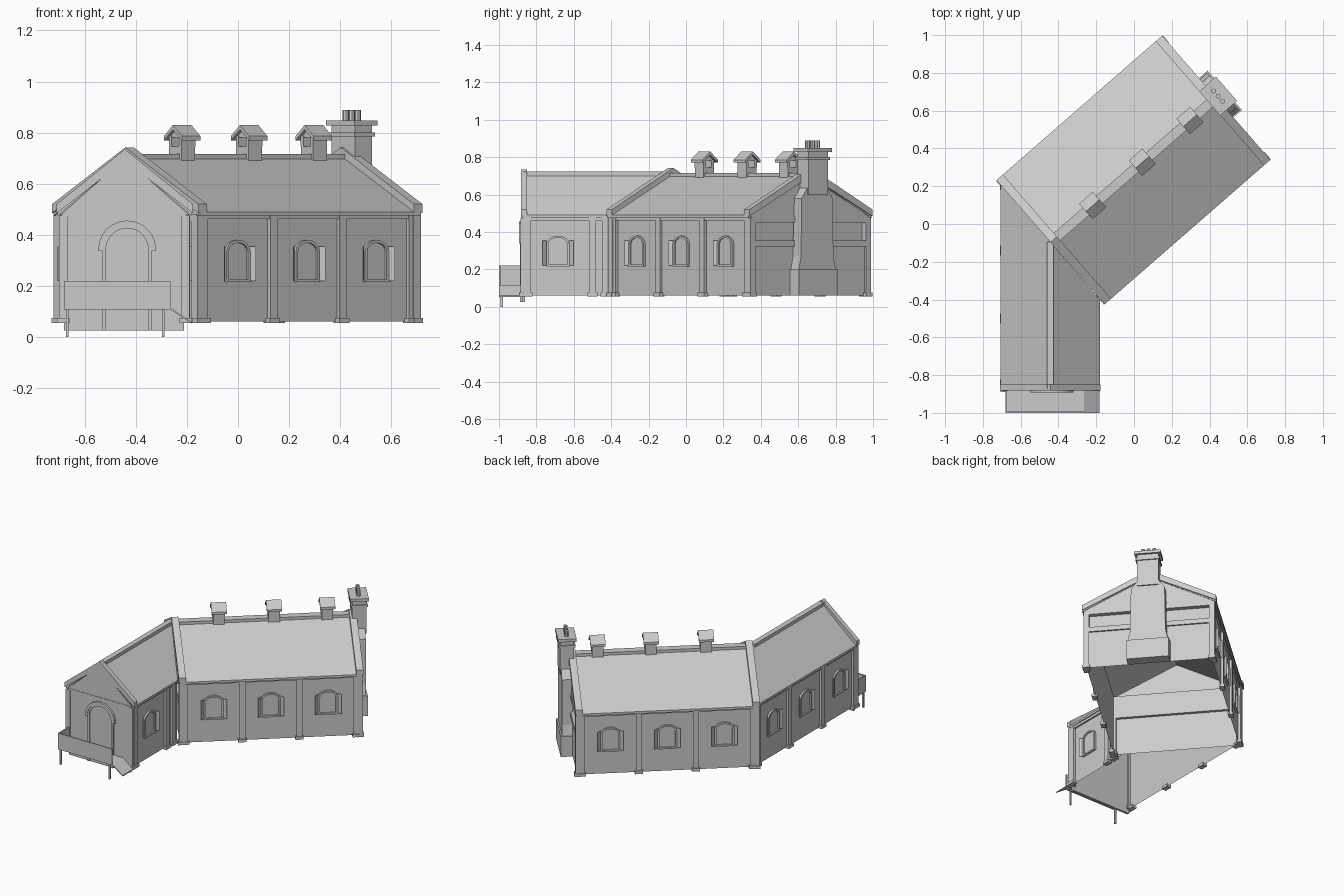
import bpy
from math import radians, sin, cos, pi
from mathutils import Matrix

if "Cube" in bpy.data.objects:
    bpy.data.objects.remove(bpy.data.objects["Cube"])

T = lambda x, y, z=0: Matrix.Translation((x, y, z))
R = lambda deg: Matrix.Rotation(radians(deg), 4, 'Z')


def mesh(name, verts, faces, M):
    me = bpy.data.meshes.new(name)
    me.from_pydata([M @ v for v in [T(*p).to_translation() for p in verts]], [], faces)
    me.update()
    ob = bpy.data.objects.new(name, me)
    bpy.context.collection.objects.link(ob)
    return ob


def prism(name, pts, y0, y1, M):
    """Extrude an (x, z) outline, listed counter-clockwise, from y0 (front) to y1."""
    n = len(pts)
    v = [(x, y0, z) for x, z in pts] + [(x, y1, z) for x, z in pts]
    f = [tuple(range(n)), tuple(range(2 * n - 1, n - 1, -1))]
    f += [(i, i + n, (i + 1) % n + n, (i + 1) % n) for i in range(n)]
    return mesh(name, v, f, M)


def box(name, x, y, z, M):
    return prism(name, [(x[0], z[0]), (x[1], z[0]), (x[1], z[1]), (x[0], z[1])], y[0], y[1], M)


def sheet(name, pts, y, M):
    return mesh(name, [(p, y, q) for p, q in pts], [tuple(range(len(pts)))], M)


def rect(x0, x1, z0, z1):
    return [(x0, z0), (x1, z0), (x1, z1), (x0, z1)]


def arch(w, z0, zs, rise, seg=8):
    """Arched outline from bottom right over the top to bottom left."""
    a = [(w * cos(pi * i / seg), zs + rise * sin(pi * i / seg)) for i in range(seg + 1)]
    return [(w, z0)] + a + [(-w, z0)]


def window(M):
    # pane, arched frame, sill and two half-open shutters
    sheet("window_pane", arch(.055, .225, .335, .038), -.003, M)
    prism("window_frame", arch(.062, .22, .335, .045) + arch(.05, .22, .335, .034)[::-1], -.012, 0, M)
    box("window_sill", (-.062, .062), (-.014, 0), (.215, .226), M)
    for s in (-1, 1):
        mesh("shutter", [(s * .06, -.002, .22), (s * .083, -.022, .22),
                         (s * .083, -.022, .355), (s * .06, -.002, .355)], [(0, 1, 2, 3)], M)


def pilaster(M, x):
    box("pilaster", (x - .018, x + .018), (-.016, 0), (.06, .475), M)
    box("pilaster_base", (x - .026, x + .026), (-.024, .01), (.055, .075), M)


def long_wall(M, x0, x1, pilasters, windows):
    sheet("long_wall", rect(x0, x1, .06, .485), 0, M)
    box("wall_plate", (x0, x1), (-.012, 0), (.462, .48), M)
    for x in pilasters:
        pilaster(M, x)
    for x in windows:
        window(M @ T(x, 0))


def coping(M, h, top, depth):
    prism("gable_coping", [(-h, .485), (0, top - .045), (h, .485), (h, .52), (0, top), (-h, .52)],
          0, depth, M)


# ---------- main wing: local x runs along the ridge ----------
main = T(-.003, .286) @ R(41.1)
for side in (0, 180):
    wall = main @ R(side) @ T(0, -.408)
    long_wall(wall, -.56, .56, (-.54, -.18, .18, .54), (-.36, 0, .36))
    # roof slope with a visible eave edge
    prof = [(-.436, .475), (0, .695), (0, .71), (-.436, .49)]
    v = [(x, y, z) for x in (-.575, .575) for y, z in prof]
    mesh("main_roof", v, [(0, 4, 7, 3), (3, 7, 6, 2), (0, 1, 5, 4), (0, 3, 2, 1), (4, 5, 6, 7)],
         main @ R(side))

for side in (90, -90):
    end = main @ R(side) @ T(0, -.582)
    coping(end, .436, .742, .045)
    # gable in three layers: lower wall, recessed band, upper triangle
    sheet("gable_lower_wall", rect(-.41, .41, .06, .325), .015, end)
    box("gable_ledge", (-.42, .42), (.004, .035), (.322, .355), end)
    sheet("gable_recess", rect(-.41, .41, .355, .455), .035, end)
    box("gable_beam", (-.42, .42), (.004, .035), (.45, .482), end)
    sheet("gable_triangle", [(-.42, .482), (.42, .482), (0, .705)], .01, end)
    for s in (-1, 1):
        box("corner_post", (s * .41 - .018, s * .41 + .018), (.002, .04), (.06, .475), end)
        box("corner_base", (s * .41 - .024, s * .41 + .024), (-.004, .04), (.055, .075), end)

prism("main_ridge_cap", [(-.026, .683), (0, .695), (.026, .683), (.026, .716), (-.026, .716)],
      -.56, .56, main @ R(90))

# ridge vents: hollow-faced little houses
for x in (-.286, .062, .398):
    vent = main @ T(x, 0) @ R(-90)
    box("vent_body", (-.036, .036), (-.036, .036), (.675, .745), vent)
    for s in (-1, 1):
        box("vent_cheek", (s * .029 - .008, s * .029 + .008), (-.036, .036), (.745, .787), vent)
    prism("vent_roof", [(-.054, .77), (0, .812), (.054, .77), (.054, .786), (0, .83), (-.054, .786)],
          -.048, .048, vent)
    for y in (-.034, .034):
        sheet("vent_gable", [(-.034, .782), (.034, .782), (0, .812)], y, vent)

# chimney on the far gable
chim = main @ R(90) @ T(0, -.582)
prism("chimney_base", rect(-.138, .138, .06, .2), -.06, .015, chim)
prism("chimney_breast", [(-.13, .2), (.13, .2), (.115, .27), (.11, .58), (.07, .635),
                         (-.07, .635), (-.11, .58), (-.115, .27)], -.05, .015, chim)
box("chimney_stack", (-.07, .07), (-.058, .032), (.6, .84), chim)
box("chimney_band", (-.078, .078), (-.066, .04), (.785, .8), chim)
box("chimney_cap", (-.085, .085), (-.072, .046), (.828, .848), chim)
for x in (-.036, 0, .036):
    bpy.ops.mesh.primitive_cylinder_add(vertices=8, radius=.013, depth=.045,
                                        location=chim @ T(x, -.013, .866).to_translation())
    bpy.context.object.name = "chimney_pot"

# ---------- small wing: runs along y and ends on the main gable plane ----------
I = Matrix.Identity(4)
cx, hw = -.443, .2625
end_y = lambda x: .235 - 1.164 * (x + .727)
long_wall(T(-.685, 0) @ R(-90), -end_y(-.685), .87, (-.205, .14, .5, .848), (-.03, .32, .685))
long_wall(T(-.203, 0) @ R(90), -.87, end_y(-.203), (-.848, -.5, -.43), (-.685,))

for s in (-1, 1):
    xe = cx + s * hw
    low = [(xe, -.875), (cx, -.875), (cx, end_y(cx)), (xe, end_y(xe))]
    zs = [.475, .7, .7, .475]
    v = [(x, y, z + d) for d in (0, .015) for (x, y), z in zip(low, zs)]
    mesh("small_roof", v, [(0, 1, 2, 3), (4, 5, 6, 7), (0, 3, 7, 4), (0, 1, 5, 4)], I)
box("small_ridge_cap", (cx - .018, cx + .018), (-.87, end_y(cx)), (.695, .722), I)

front = T(cx, -.882)
coping(front, hw + .004, .735, .032)
prism("front_wall", [(-.237, .025), (.232, .025), (.232, .475), (-.237, .475)], .004, .02, front)
box("front_beam", (-.245, .24), (0, .02), (.472, .485), front)
sheet("front_gable", [(-.25, .48), (.25, .48), (0, .70)], .003, front)
for x in (-.241, .238):
    box("front_corner_post", (x - .016, x + .016), (-.002, .03), (.06, .475), front)
    box("front_corner_base", (x - .024, x + .024), (-.008, .03), (.055, .075), front)

# front door with arched surround and hood
door = front @ T(.009, 0)
sheet("door_panel", arch(.083, .025, .343, .083, 12), .001, door)
prism("door_surround", arch(.098, .025, .343, .098, 12) + arch(.083, .025, .343, .083, 12)[::-1],
      -.006, .004, door)
prism("door_hood", arch(.113, .338, .343, .113, 12) + arch(.096, .338, .343, .096, 12)[::-1],
      -.01, .004, door)

# entrance landing with solid parapets, legs and a ramp
box("landing_floor", (-.68, -.265), (-1, -.882), (.108, .116), I)
box("landing_front_panel", (-.68, -.265), (-1, -.992), (.11, .22), I)
box("landing_side_panel", (-.68, -.672), (-1, -.882), (.11, .22), I)
prism("ramp", [(-.265, .108), (-.182, .053), (-.182, .06), (-.265, .116)], -1, -.882, I)
for x in (-.668, -.293):
    box("landing_leg", (x - .005, x + .005), (-.991, -.979), (0, .112), I)
